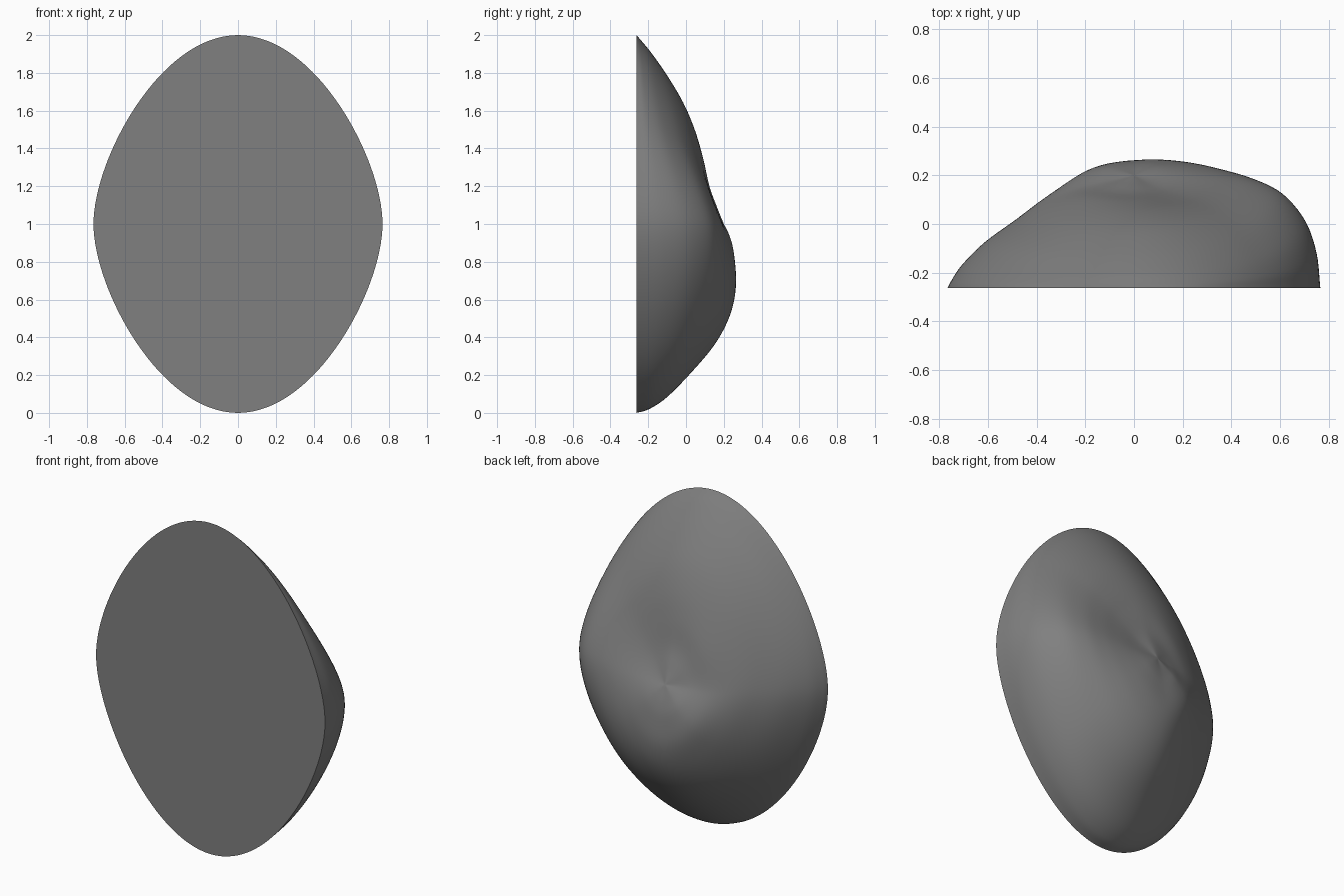
import bpy, bmesh, math

if "Cube" in bpy.data.objects:
    bpy.data.objects.remove(bpy.data.objects["Cube"])

HALF_W, HALF_H, FRONT = 0.765, 1.0, -0.262
SEGMENTS, STEPS = 128, 5

# Normalised radius stations, and back-surface depth along eight directions
RADII = [0, .1, .2, .35, .5, .65, .8, .92, .98, 1]
RIBS = [
    [.2, .198, .196, .194, .188, .17, .118, .01, -.12, FRONT],     # +x
    [.2, .168, .14, .112, .083, .037, -.04, -.135, -.21, FRONT],   # +x +z
    [.2, .16, .124, .09, .045, -.02, -.11, -.195, -.245, FRONT],   # +z
    [.2, .167, .138, .105, .05, -.02, -.105, -.193, -.24, FRONT],  # -x +z
    [.2, .183, .168, .137, .083, .005, -.075, -.165, -.232, FRONT],# -x
    [.2, .22, .234, .222, .156, .063, -.05, -.155, -.222, FRONT],  # -x -z
    [.2, .235, .254, .26, .222, .138, .01, -.107, -.195, FRONT],   # -z
    [.2, .23, .248, .256, .242, .195, .105, -.015, -.135, FRONT],  # +x -z
]


def catmull(a, b, c, d, t):
    return b + .5 * t * (c - a + t * (2*a - 5*b + 4*c - d + t * (3*(b - c) + d - a)))


def sample(values, u):
    """Open spline through values at index position u."""
    n = len(values) - 1
    i = min(int(u), n - 1)
    first = values[i-1] if i > 0 else 2*values[0] - values[1]
    last = values[i+2] if i + 2 <= n else 2*values[n] - values[n-1]
    return catmull(first, values[i], values[i+1], last, u - i)


def rib_at(u):
    """Rib depths blended around the closed loop of directions."""
    i = int(u)
    four = [RIBS[(i + k) % 8] for k in (-1, 0, 1, 2)]
    return [catmull(*v, u - i) for v in zip(*four)]


def bezier(a, b, c, d, t):
    m = 1 - t
    return m*m*m*a + 3*m*m*t*b + 3*m*t*t*c + t*t*t*d


def outline(ang):
    """Oval rim made of four mirrored Bezier quarters."""
    c, s = math.cos(ang), math.sin(ang)
    t = math.atan2(abs(c), abs(s)) / (math.pi / 2)   # 0 at the tips, 1 at the sides
    return (math.copysign(bezier(0, .415, HALF_W, HALF_W, t), c),
            math.copysign(bezier(HALF_H, HALF_H, .34, 0, t), s))


# Domed back: rings growing from the centre out to the oval rim
bm = bmesh.new()
ring_count = (len(RADII) - 1) * STEPS
centre = bm.verts.new((0, .2, HALF_H))
columns = []
for s in range(SEGMENTS):
    rib = rib_at(8 * s / SEGMENTS)
    dx, dz = outline(2 * math.pi * s / SEGMENTS)
    column = []
    for k in range(1, ring_count + 1):
        r = sample(RADII, k / STEPS)
        column.append(bm.verts.new((dx * r, sample(rib, k / STEPS), HALF_H + dz * r)))
    columns.append(column)

for s in range(SEGMENTS):
    a, b = columns[s], columns[(s + 1) % SEGMENTS]
    bm.faces.new((centre, a[0], b[0]))
    for k in range(ring_count - 1):
        bm.faces.new((a[k], a[k+1], b[k+1], b[k]))

# Flat front
bm.faces.new([c[-1] for c in columns])
bmesh.ops.recalc_face_normals(bm, faces=bm.faces)

mesh = bpy.data.meshes.new("domed_shell")
bm.to_mesh(mesh)
bm.free()
shell = bpy.data.objects.new("domed_shell", mesh)
bpy.context.collection.objects.link(shell)

# Dark grey finish
grey = bpy.data.materials.new("dark_grey")
grey.diffuse_color = (.215, .215, .215, 1)
grey.use_nodes = True
grey.node_tree.nodes["Principled BSDF"].inputs["Base Color"].default_value = grey.diffuse_color
mesh.materials.append(grey)

bpy.context.view_layer.objects.active = shell
shell.select_set(True)
bpy.ops.object.shade_smooth_by_angle(angle=math.radians(35))
